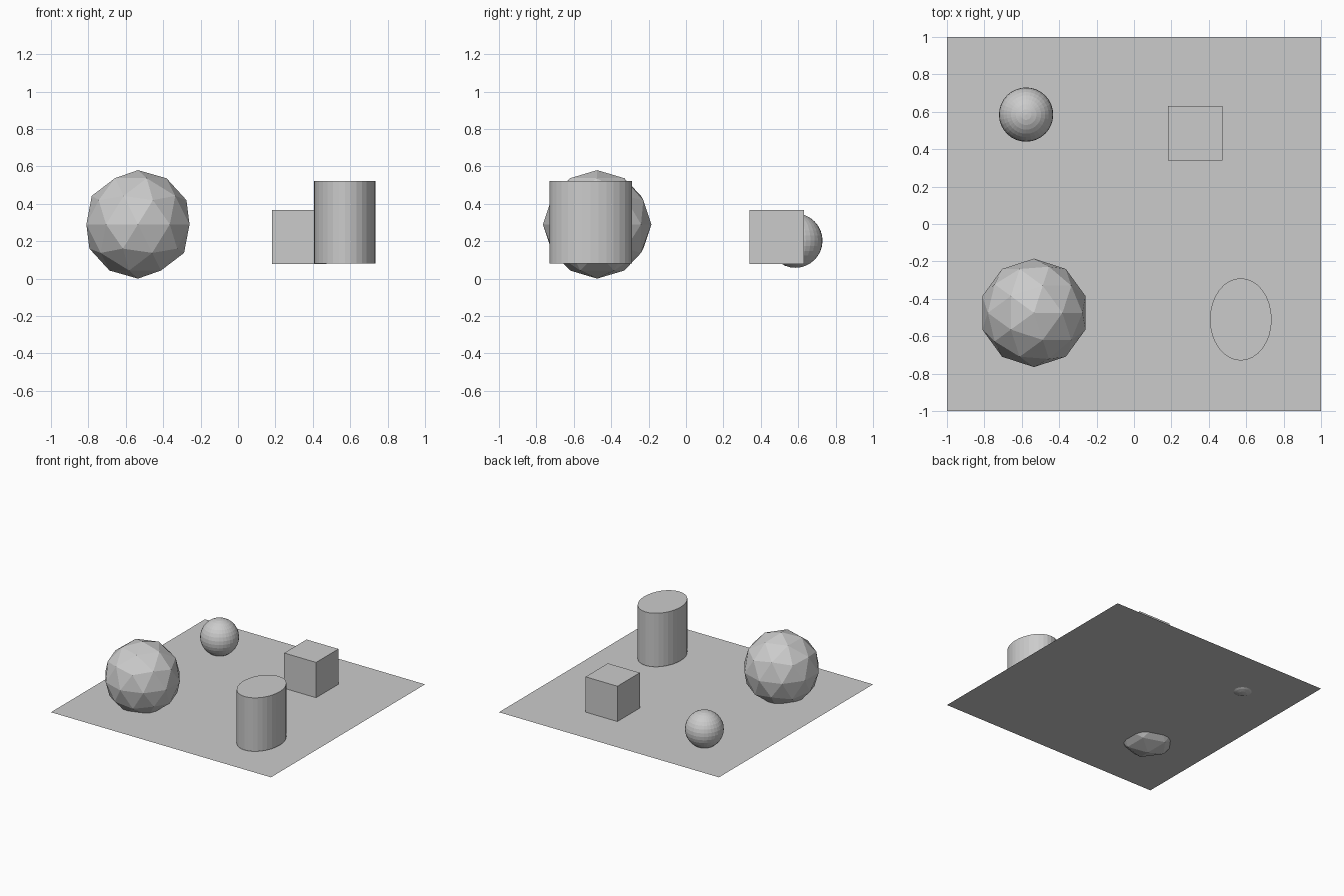
import bpy

if "Cube" in bpy.data.objects:
    bpy.data.objects.remove(bpy.data.objects["Cube"])

grey = bpy.data.materials.new("plain grey")
grey.diffuse_color = (0.6, 0.6, 0.6, 1)
grey.use_nodes = True
grey.node_tree.nodes["Principled BSDF"].inputs["Base Color"].default_value = grey.diffuse_color

GROUND = 0.076  # height of the flat sheet


def finish(name, scale=(1, 1, 1)):
    """Name the newest object, scale it and give it the grey colour."""
    ob = bpy.context.object
    ob.name = name
    ob.scale = scale
    ob.data.materials.append(grey)
    return ob


# Flat base sheet
bpy.ops.mesh.primitive_plane_add(size=2, location=(0, 0, GROUND))
finish("base_sheet")

# Large faceted ball, dipping through the sheet
bpy.ops.mesh.primitive_ico_sphere_add(subdivisions=2, radius=0.29,
                                      location=(-0.535, -0.475, 0.29))
finish("faceted_ball")

# Small round ball, dipping slightly through the sheet
bpy.ops.mesh.primitive_uv_sphere_add(segments=32, ring_count=16, radius=0.145,
                                     location=(-0.577, 0.585, 0.203))
finish("small_ball")

# Block resting on the sheet
bpy.ops.mesh.primitive_cube_add(size=0.29, location=(0.327, 0.485, GROUND + 0.146))
finish("block")

# Oval drum resting on the sheet
bpy.ops.mesh.primitive_cylinder_add(vertices=32, radius=0.22, depth=0.44,
                                    location=(0.571, -0.51, 0.302))
finish("oval_drum", (0.75, 1, 1))
